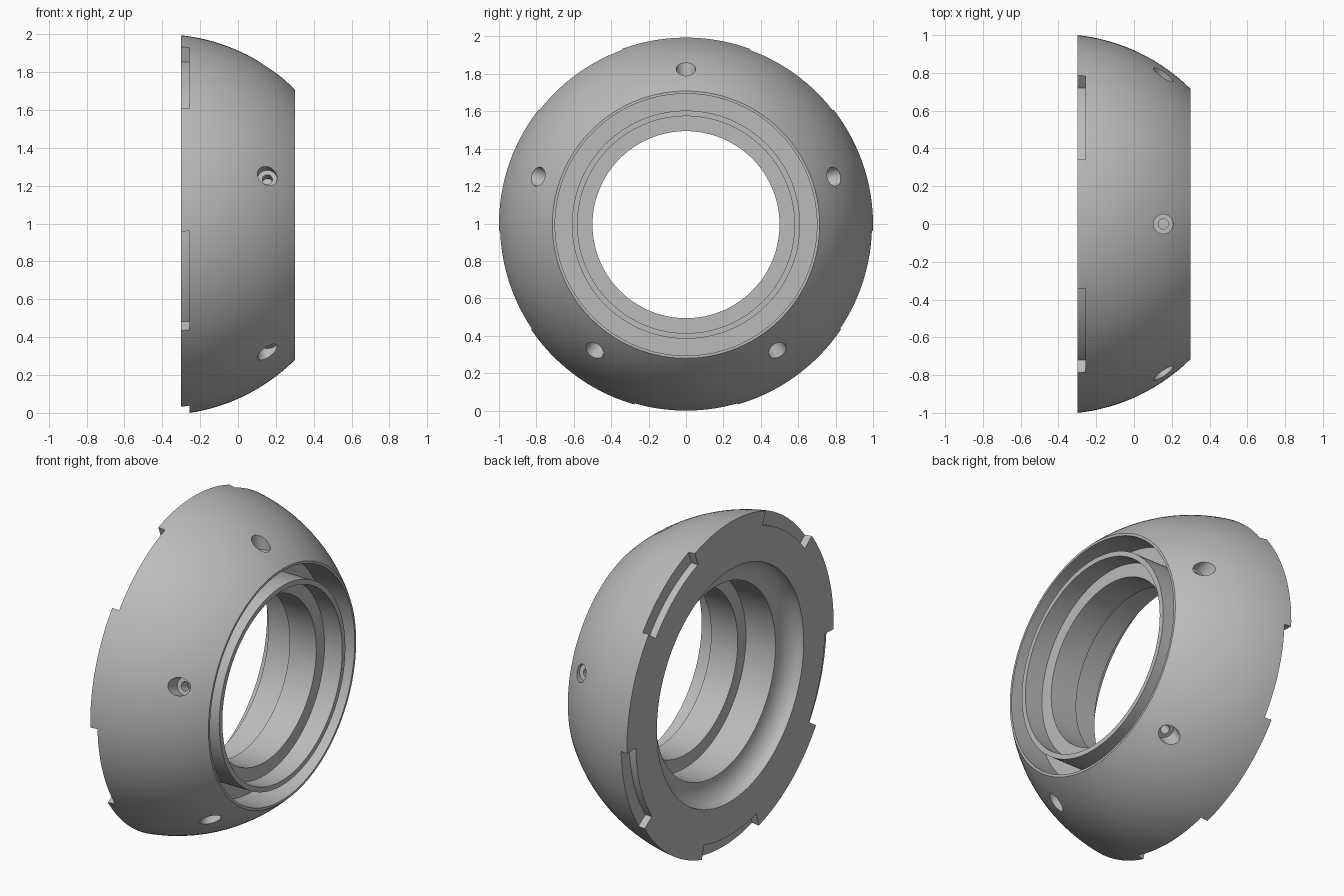
import bpy, bmesh, math
from mathutils import Matrix

cube = bpy.data.objects.get("Cube")
if cube:
    bpy.data.objects.remove(cube)

AXIS_Z = 0.994          # height of the ring axis
SEGMENTS = 160
SPHERE_R, SPHERE_X = 1.0058, -0.408

metal = bpy.data.materials.new("plain grey")
metal.use_nodes = True
GREY = (0.5, 0.5, 0.5, 1)
metal.diffuse_color = GREY
metal.node_tree.nodes["Principled BSDF"].inputs["Base Color"].default_value = GREY


def make_object(name, bm):
    bmesh.ops.recalc_face_normals(bm, faces=bm.faces)
    mesh = bpy.data.meshes.new(name)
    bm.to_mesh(mesh)
    bm.free()
    mesh.materials.append(metal)
    obj = bpy.data.objects.new(name, mesh)
    bpy.context.collection.objects.link(obj)
    obj.location.z = AXIS_Z
    return obj


def lathe(bm, profile, start, sweep, steps):
    """Revolve (x, radius) points about the x axis."""
    closed = abs(sweep - math.tau) < 1e-6
    rings = []
    for i in range(steps if closed else steps + 1):
        a = start + sweep * i / steps
        rings.append([bm.verts.new((x, r * math.cos(a), r * math.sin(a))) for x, r in profile])
    n = len(profile)
    for i in range(steps):
        p, q = rings[i], rings[(i + 1) % len(rings)]
        for j in range(n):
            k = (j + 1) % n
            bm.faces.new((p[j], p[k], q[k], q[j]))
    if not closed:
        bm.faces.new(rings[0])
        bm.faces.new(rings[-1])


# Ring body: domed outside, front channel, stepped bore, coved rear seat
dome = []
for i in range(25):
    x = -0.3 + 0.6 * i / 24
    dome.append((x, math.sqrt(SPHERE_R ** 2 - (x - SPHERE_X) ** 2)))
front = [(0.3, 0.70), (0.1, 0.70), (0.1, 0.61), (0.3, 0.61), (0.3, 0.58),
         (0.18, 0.58), (0.18, 0.5), (0.0, 0.5), (0.0, 0.58)]
cove = []
for i in range(13):
    a = math.pi / 2 * i / 12
    cove.append((-0.3 + 0.1 * math.cos(a), 0.58 + 0.13 * math.sin(a)))
bm = bmesh.new()
lathe(bm, dome + front + cove, 0, math.tau, SEGMENTS)
body = make_object("domed_ring", bm)

# Cutter for the five notches around the rear edge
bm = bmesh.new()
notch = [(-0.4, 0.915), (-0.256, 0.915), (-0.256, 1.1), (-0.4, 1.1)]
for i in range(5):
    centre = math.radians(54 + 72 * i)
    half = math.radians(16)
    lathe(bm, notch, centre - half, 2 * half, 16)
notches = make_object("notch_cutter", bm)


# Cutters for the five counterbored radial screw holes
def radial_pins(name, radius, inner, outer):
    bm = bmesh.new()
    for i in range(5):
        turn = Matrix.Rotation(math.radians(72 * i), 4, 'X')
        place = Matrix.Translation((0.155, 0, (inner + outer) / 2))
        bmesh.ops.create_cone(bm, cap_ends=True, segments=32, radius1=radius,
                              radius2=radius, depth=outer - inner, matrix=turn @ place)
    return make_object(name, bm)


bores = radial_pins("counterbore_cutter", 0.052, 0.77, 1.0)
holes = radial_pins("screw_hole_cutter", 0.027, 0.66, 0.9)

for cutter in (notches, bores, holes):
    cutter.hide_render = True
    cutter.hide_set(True)
    mod = body.modifiers.new(cutter.name, 'BOOLEAN')
    mod.operation = 'DIFFERENCE'
    mod.solver = 'EXACT'
    mod.object = cutter

# Apply the cuts, remove the cutters and shade with crisp edges
bpy.context.view_layer.update()
graph = bpy.context.evaluated_depsgraph_get()
cut_mesh = bpy.data.meshes.new_from_object(body.evaluated_get(graph))
body.modifiers.clear()
body.data = cut_mesh
for cutter in (notches, bores, holes):
    bpy.data.objects.remove(cutter)
bpy.ops.object.select_all(action='DESELECT')
body.select_set(True)
bpy.context.view_layer.objects.active = body
bpy.ops.object.shade_smooth_by_angle(angle=math.radians(30))
